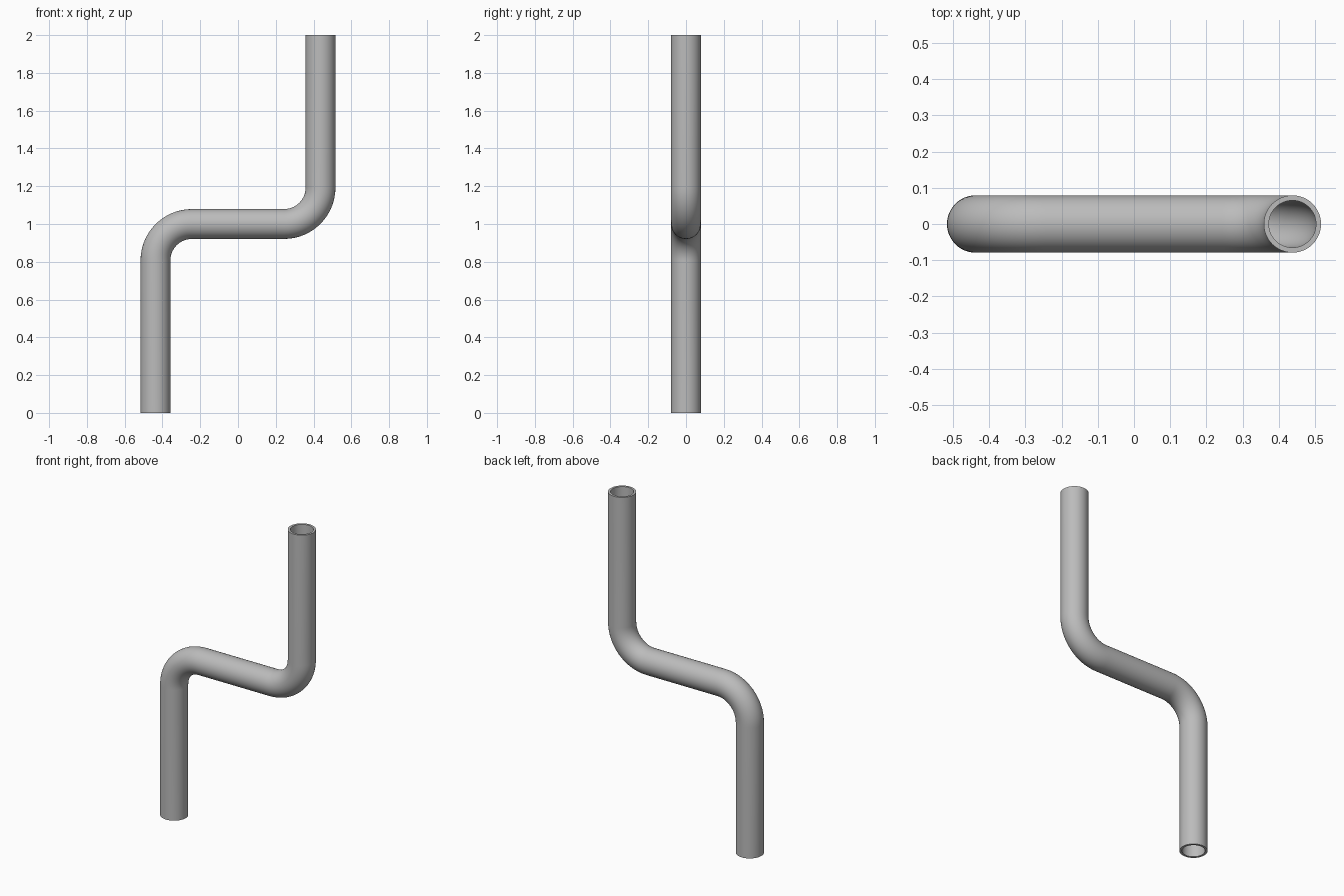
import bpy
import bmesh
from math import sin, cos, pi, radians
from mathutils import Vector

if "Cube" in bpy.data.objects:
    bpy.data.objects.remove(bpy.data.objects["Cube"], do_unlink=True)

OUTER, INNER = 0.079, 0.065   # pipe radii
OFFSET, BEND = 0.437, 0.193   # leg distance from centre, bend radius
SIDES, STEPS = 48, 16

steel = bpy.data.materials.new("pipe grey")
steel.use_nodes = True
grey = (0.5, 0.5, 0.5, 1)
steel.diffuse_color = grey
steel.node_tree.nodes["Principled BSDF"].inputs["Base Color"].default_value = grey

# Centre line as (point, direction): lower leg and bend, then the same turned half round
lower = [(Vector((-OFFSET, 0, 0)), Vector((0, 0, 1)))]
for i in range(STEPS + 1):
    a = pi / 2 * i / STEPS
    point = Vector((-OFFSET + BEND * (1 - cos(a)), 0, 1 - BEND + BEND * sin(a)))
    lower.append((point, Vector((sin(a), 0, cos(a)))))
upper = [(Vector((-p.x, 0, 2 - p.z)), d) for p, d in reversed(lower)]
path = lower + upper

# Sweep the outer and inner walls along the centre line
bm = bmesh.new()


def sweep(radius):
    rings = []
    for point, direction in path:
        side = Vector((direction.z, 0, -direction.x))
        rings.append([bm.verts.new(point + radius * (side * cos(t) + Vector((0, sin(t), 0))))
                      for t in (2 * pi * k / SIDES for k in range(SIDES))])
    return rings


def bridge(a, b):
    for k in range(SIDES):
        n = (k + 1) % SIDES
        bm.faces.new((a[k], a[n], b[n], b[k]))


outer, inner = sweep(OUTER), sweep(INNER)
for wall in (outer, inner):
    for a, b in zip(wall, wall[1:]):
        bridge(a, b)

# Rims at both open ends
bridge(outer[0], inner[0])
bridge(outer[-1], inner[-1])
bmesh.ops.recalc_face_normals(bm, faces=bm.faces)

mesh = bpy.data.meshes.new("offset_pipe")
bm.to_mesh(mesh)
bm.free()
mesh.materials.append(steel)
pipe = bpy.data.objects.new("offset_pipe", mesh)
bpy.context.collection.objects.link(pipe)

bpy.ops.object.select_all(action="DESELECT")
pipe.select_set(True)
bpy.context.view_layer.objects.active = pipe
bpy.ops.object.shade_smooth_by_angle(angle=radians(30))
